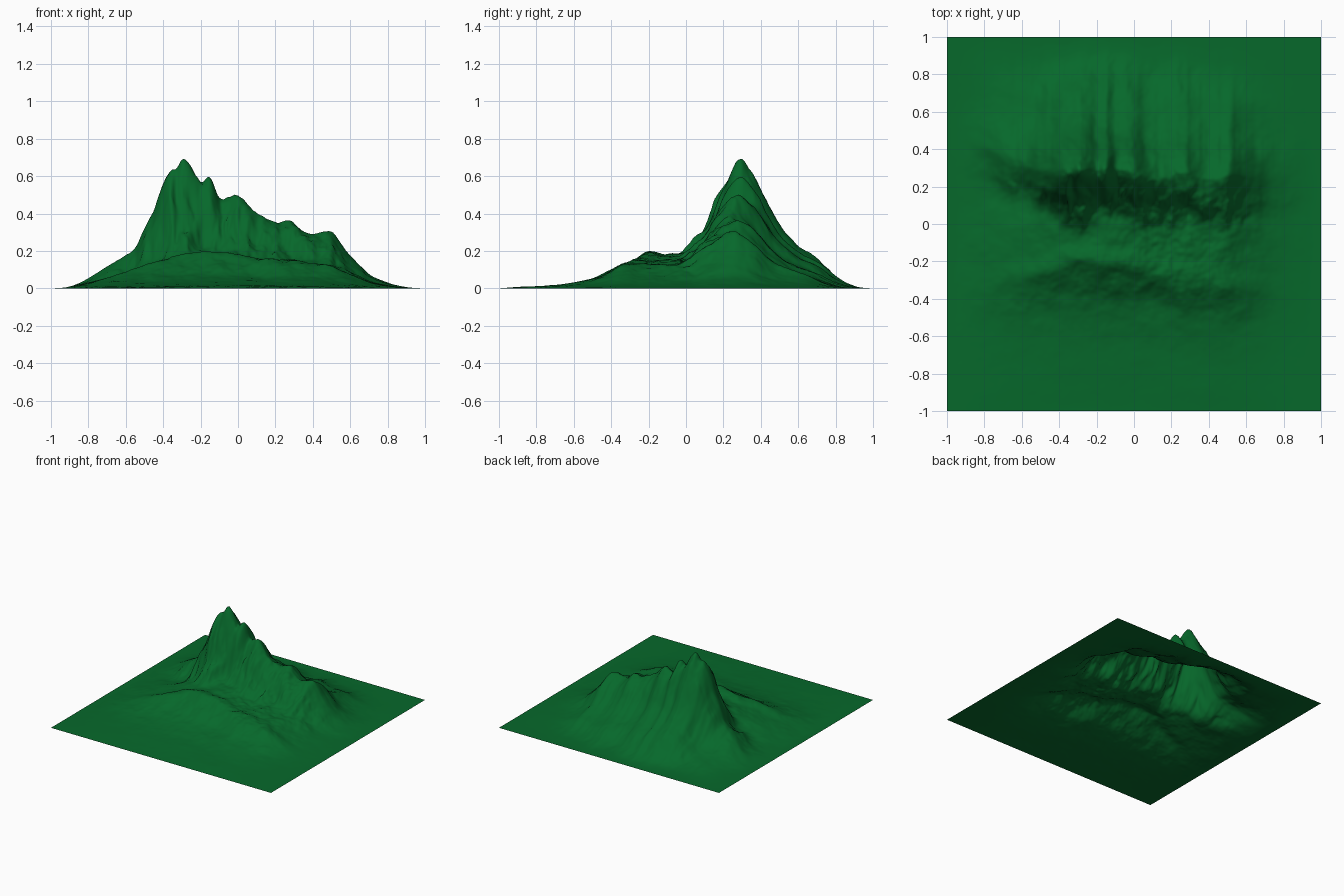
import bpy, bmesh, math
from mathutils import Vector, noise

cube = bpy.data.objects.get("Cube")
if cube:
    bpy.data.objects.remove(cube)

CELLS = 220

# Profiles as (position, value) pairs
CREST_HEIGHT = [(-1, 0), (-.9, .015), (-.8, .065), (-.7, .13), (-.6, .19), (-.55, .23),
                (-.5, .33), (-.45, .43), (-.4, .57), (-.36, .645), (-.33, .655), (-.29, .7),
                (-.25, .66), (-.2, .585), (-.15, .595), (-.1, .5), (-.05, .495), (0, .51),
                (.1, .415), (.2, .37), (.28, .37), (.38, .305), (.5, .315), (.55, .25),
                (.6, .19), (.7, .09), (.8, .04), (.9, .01), (1, 0)]
CREST_SECTION = [(-.75, 0), (-.55, .06), (-.4, .17), (-.28, .31), (-.18, .5), (-.08, .82),
                 (0, 1), (.07, .92), (.12, .8), (.22, .52), (.32, .36), (.42, .26),
                 (.52, .12), (.62, .03), (.72, 0)]
SHELF_HEIGHT = [(-.95, 0), (-.8, .04), (-.6, .1), (-.4, .165), (-.2, .205), (0, .195),
                (.15, .165), (.3, .16), (.45, .14), (.6, .085), (.75, .03), (.95, 0)]
SHELF_SECTION = [(-.8, 0), (-.6, .08), (-.4, .17), (-.2, .4), (-.1, .7), (0, 1),
                 (.1, .93), (.3, .95), (.5, .5), (.8, .1), (1, 0)]
SHELF_LINE = [(-1, -.4), (-.6, -.28), (-.3, -.2), (0, -.22), (.2, -.27), (.45, -.31), (1, -.4)]
# How far the front face spreads, from the western cliff to the eastern slope
FRONT_SPREAD = [(-.6, 1), (-.1, 1), (.25, 1.3), (.5, 1.4), (1, 1.3)]


def curve(points, x):
    """Smooth interpolation through a profile."""
    if x <= points[0][0]:
        return points[0][1]
    if x >= points[-1][0]:
        return points[-1][1]
    i = next(k for k in range(len(points) - 1) if points[k + 1][0] >= x)

    def slope(k):
        a, b = points[max(k - 1, 0)], points[min(k + 1, len(points) - 1)]
        return (b[1] - a[1]) / (b[0] - a[0])

    (xa, ya), (xb, yb) = points[i], points[i + 1]
    span = xb - xa
    t = (x - xa) / span
    s = t * t * (3 - 2 * t)
    bend = t * (1 - t) * span * ((1 - t) * slope(i) - t * slope(i + 1))
    return ya + (yb - ya) * s + bend


def rough(x, y, scale, seed, octaves=4):
    return noise.fractal(Vector((x * scale, y * scale, seed)), 1, 2, octaves)


def smooth_max(a, b, blend=.03):
    return (a + b + math.sqrt((a - b) ** 2 + blend ** 2) - blend) / 2


def height(x, y):
    # Wandering lines make the gullies and spurs irregular
    wander = .05 * rough(x, y, 4, 3)
    crest_y = .28 + .03 * rough(x, 0, 6, 9)
    crest_y -= .03 * min(1, max(0, x + .2) * 3)
    crest_y += .4 * max(0, -.5 - x)
    off = y - crest_y
    away = min(1, abs(off) / .12)

    # Main crest with gullies running down both faces
    width = .8 + .2 * math.cos(x * 1.6)
    if off < 0:
        width *= curve(FRONT_SPREAD, x)
    gully = noise.fractal(Vector(((x + wander) * 8, y * 3.5, 5)), 1, 2, 5)
    section = curve(CREST_SECTION, off / width + .03 * gully * away)
    crest = curve(CREST_HEIGHT, x + wander * away / 2) * section
    crest *= 1 + .09 * gully * away

    # Lower front shelf
    line = curve(SHELF_LINE, x) + .035 * rough(x, y, 5, 7)
    shelf = curve(SHELF_HEIGHT, x + wander / 2) * curve(SHELF_SECTION, y - line)

    z = smooth_max(crest, shelf)
    # Rock detail, stronger on the broken right-hand slopes
    broken = .05 + .08 * math.exp(-((x - .3) / .3) ** 2 - ((y + .1) / .28) ** 2)
    z *= 1 + broken * rough(x, y, 9, 1, 5) * away
    # Small crags along the skyline
    z *= 1 + .03 * rough(x, y, 16, 2, 3) * (1 - away)
    border = min(1, (1 - max(abs(x), abs(y))) / .12)
    return max(0, z) * border * (2 - border)


# Terrain sheet
mesh = bpy.data.meshes.new("mountain_terrain")
bm = bmesh.new()
bmesh.ops.create_grid(bm, x_segments=CELLS, y_segments=CELLS, size=1)
for v in bm.verts:
    v.co.z = height(v.co.x, v.co.y)
for f in bm.faces:
    f.smooth = True
bm.normal_update()
bm.to_mesh(mesh)
bm.free()
terrain = bpy.data.objects.new("mountain_terrain", mesh)
bpy.context.collection.objects.link(terrain)

# Grass colour
green = bpy.data.materials.new("forest_green")
green.use_nodes = True
colour = (.002, .14, .024, 1)
green.diffuse_color = colour
green.node_tree.nodes["Principled BSDF"].inputs["Base Color"].default_value = colour
mesh.materials.append(green)
